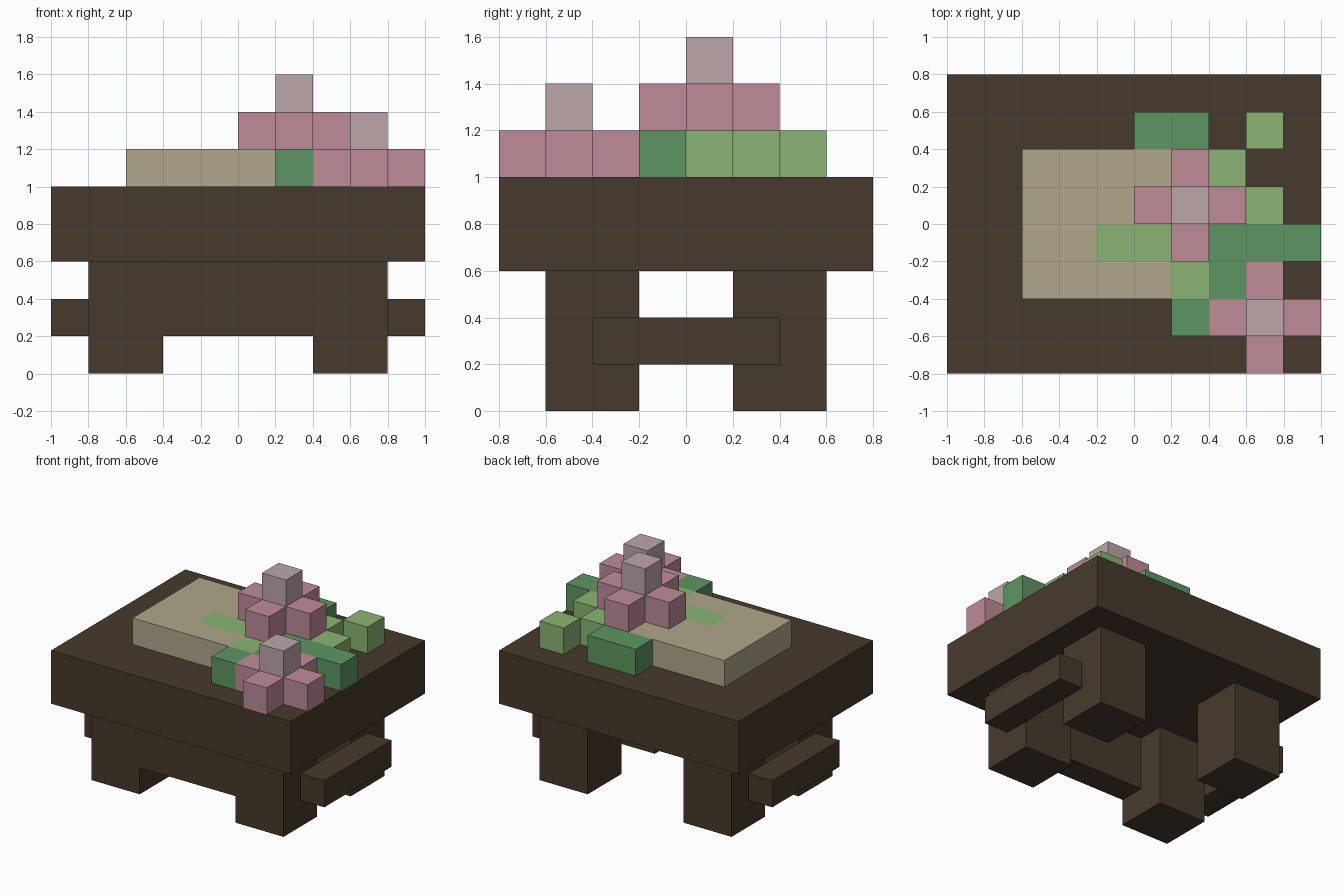
import bpy
import bmesh

UNIT = 0.2  # edge length of one block

cube = bpy.data.objects.get("Cube")
if cube:
    bpy.data.objects.remove(cube, do_unlink=True)


def material(name, rgb):
    """Flat colour given as display values, stored as linear."""
    color = [(c / 255 / 12.92) if c < 11 else ((c / 255 + 0.055) / 1.055) ** 2.4 for c in rgb] + [1]
    mat = bpy.data.materials.new(name)
    mat.use_nodes = True
    mat.diffuse_color = color
    bsdf = mat.node_tree.nodes["Principled BSDF"]
    bsdf.inputs["Base Color"].default_value = color
    bsdf.inputs["Roughness"].default_value = 1
    return mat


WOOD = material("dark_wood", (71, 58, 44))
PAPER = material("cream", (177, 167, 138))
PINK = material("petal_pink", (191, 140, 152))
MAUVE = material("pale_mauve", (190, 166, 170))
DARK_LEAF = material("deep_green", (94, 149, 98))
LIGHT_LEAF = material("light_green", (139, 180, 116))


def slab(name, mat, z0, z1, *rects):
    """Extrude a footprint of (x0, x1, y0, y1) rectangles, in block units."""
    cells = {(x, y) for x0, x1, y0, y1 in rects
             for x in range(x0, x1) for y in range(y0, y1)}
    bm = bmesh.new()
    for x, y in sorted(cells):
        corners = ((x, y), (x + 1, y), (x + 1, y + 1), (x, y + 1))
        bm.faces.new([bm.verts.new((a * UNIT, b * UNIT, z0 * UNIT)) for a, b in corners])
    bmesh.ops.remove_doubles(bm, verts=bm.verts, dist=0.001)
    top = bmesh.ops.extrude_face_region(bm, geom=bm.faces[:], use_keep_orig=True)["geom"]
    bmesh.ops.translate(bm, vec=(0, 0, (z1 - z0) * UNIT),
                        verts=[v for v in top if isinstance(v, bmesh.types.BMVert)])
    bmesh.ops.recalc_face_normals(bm, faces=bm.faces)
    bmesh.ops.dissolve_limit(bm, angle_limit=0.01, verts=bm.verts, edges=bm.edges)
    mesh = bpy.data.meshes.new(name)
    bm.to_mesh(mesh)
    bm.free()
    mesh.materials.append(mat)
    obj = bpy.data.objects.new(name, mesh)
    bpy.context.collection.objects.link(obj)
    return obj


def flower(name, x, y, z):
    """Cross of petals around a core, with a pale block on top."""
    slab(name + "_petals", PINK, z, z + 1, (x - 1, x + 2, y, y + 1), (x, x + 1, y - 1, y + 2))
    slab(name + "_tip", MAUVE, z + 1, z + 2, (x, x + 1, y, y + 1))


# Table
slab("tabletop", WOOD, 3, 5, (-5, 5, -4, 4))
for side, x in (("right", -4), ("left", 2)):
    for end, y in (("front", -3), ("back", 1)):
        slab(f"{end}_{side}_leg", WOOD, 0, 3, (x, x + 2, y, y + 2))
slab("front_panel", WOOD, 1, 3, (-2, 2, -3, -2))
for side, x in (("right", -5), ("left", 4)):
    slab(f"{side}_side_rail", WOOD, 1, 2, (x, x + 1, -2, 2))

# Cream pad with a notch for the stem
slab("pad", PAPER, 5, 6, (-3, -1, -2, 2), (-1, 2, 0, 2), (-1, 1, -2, -1))

# Stem and leaves
slab("stem", LIGHT_LEAF, 5, 6, (-1, 1, -1, 0))
slab("front_light_leaf", LIGHT_LEAF, 5, 6, (1, 2, -2, -1))
slab("side_light_leaf", LIGHT_LEAF, 5, 6, (2, 3, 1, 2), (2, 4, 0, 1))
slab("loose_light_leaf", LIGHT_LEAF, 5, 6, (3, 4, 2, 3))
slab("front_dark_leaf", DARK_LEAF, 5, 6, (1, 2, -3, -2))
slab("side_dark_leaf", DARK_LEAF, 5, 6, (1, 5, -1, 0), (2, 3, -2, -1))
slab("back_dark_leaf", DARK_LEAF, 5, 6, (0, 2, 2, 3))

# Flowers
flower("tall_flower", 1, 0, 6)
flower("front_flower", 3, -3, 5)
